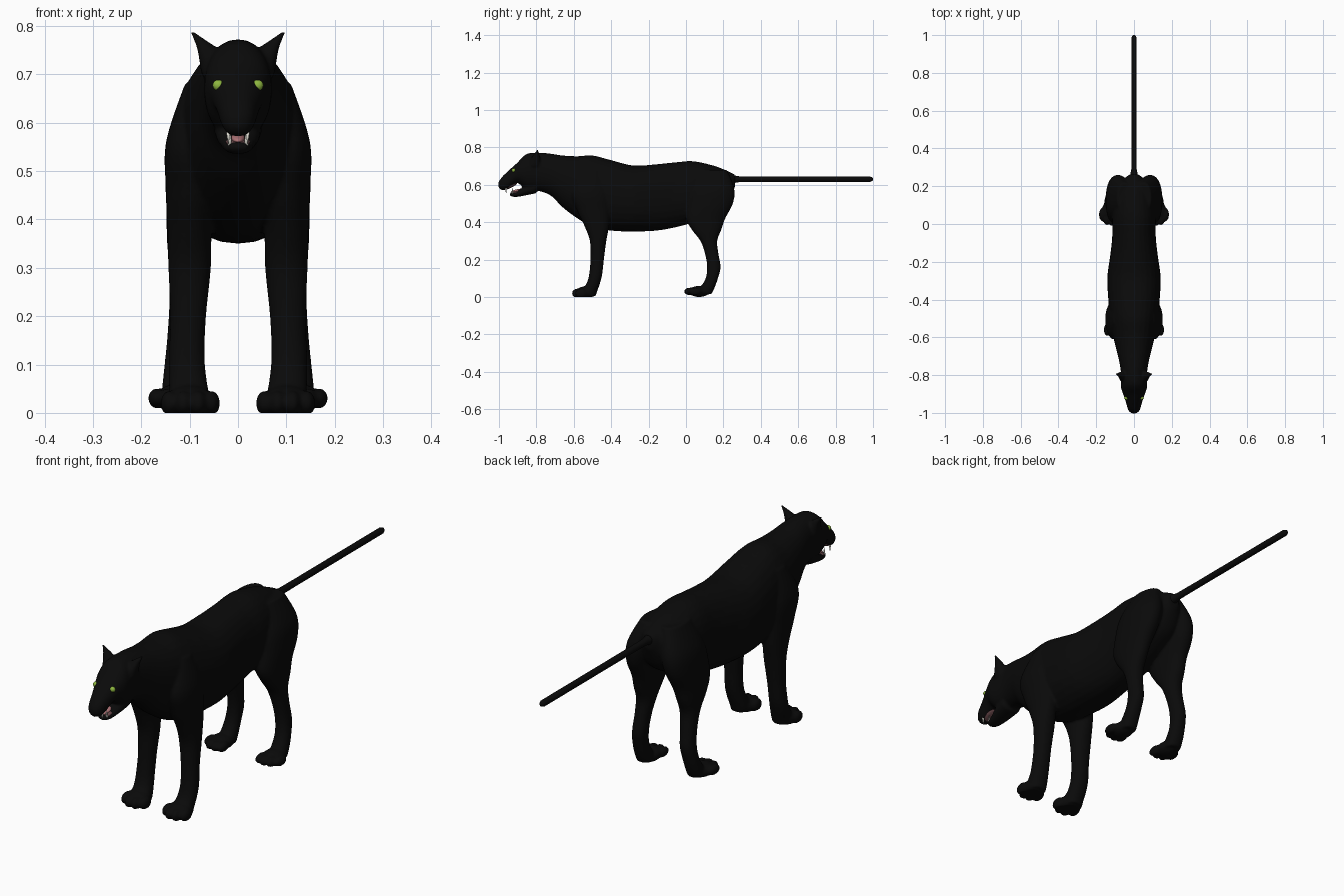
import bpy, bmesh, math
from mathutils import Vector, Matrix

if "Cube" in bpy.data.objects:
    bpy.data.objects.remove(bpy.data.objects["Cube"])


def material(name, rgb):
    m = bpy.data.materials.new(name)
    m.diffuse_color = (*rgb, 1)
    m.use_nodes = True
    m.node_tree.nodes["Principled BSDF"].inputs["Base Color"].default_value = m.diffuse_color
    return m


BLACK = material("black fur", (0.003, 0.003, 0.003))
GREEN = material("green eye", (0.27, 0.47, 0.05))
PINK = material("pink tongue", (0.42, 0.17, 0.18))
GUM = material("dark gum", (0.13, 0.06, 0.065))
WHITE = material("white tooth", (0.8, 0.78, 0.7))


def make_object(name, bm, mat):
    bmesh.ops.recalc_face_normals(bm, faces=bm.faces[:])
    for f in bm.faces:
        f.smooth = True
    me = bpy.data.meshes.new(name)
    bm.to_mesh(me)
    bm.free()
    me.materials.append(mat)
    ob = bpy.data.objects.new(name, me)
    bpy.context.collection.objects.link(ob)
    return ob


def smooth_path(rows, steps=5):
    """Catmull-Rom through rows of numbers."""
    rows = [Vector(r) for r in rows]
    out = []
    for i in range(len(rows) - 1):
        p0, p1 = rows[max(i - 1, 0)], rows[i]
        p2, p3 = rows[i + 1], rows[min(i + 2, len(rows) - 1)]
        for k in range(steps):
            t = k / steps
            out.append(0.5 * (2 * p1 + (p2 - p0) * t + (2 * p0 - 5 * p1 + 4 * p2 - p3) * t * t
                              + (3 * p1 - p0 - 3 * p2 + p3) * t ** 3))
    return out + [rows[-1]]


def loft(bm, rings, n=28, power=2.2):
    """Skin over rings given as (centre, half axis u, half axis v)."""
    def sup(c):
        return math.copysign(abs(c) ** (2 / power), c)
    loops = []
    for c, u, v in rings:
        loops.append([bm.verts.new(c + u * sup(math.cos(2 * math.pi * i / n))
                                   + v * sup(math.sin(2 * math.pi * i / n))) for i in range(n)])
    for a, b in zip(loops, loops[1:]):
        for i in range(n):
            bm.faces.new((a[i], a[(i + 1) % n], b[(i + 1) % n], b[i]))
    bm.faces.new(loops[0])
    bm.faces.new(loops[-1])


def loft_y(bm, rows):
    """Rows: y, top z, bottom z, half width."""
    loft(bm, [(Vector((0, y, (t + b) / 2)), Vector((max(w, 0.004), 0, 0)), Vector((0, 0, (t - b) / 2)))
              for y, t, b, w in smooth_path(rows)])


def loft_z(bm, rows, s):
    """Rows: z, x, y, half width, half depth; s picks the side."""
    loft(bm, [(Vector((s * x, y, z)), Vector((rx, 0, 0)), Vector((0, ry, 0)))
              for z, x, y, rx, ry in smooth_path(rows)])


def ellipsoid(bm, loc, size, tilt=0.0):
    m = Matrix.Translation(loc) @ Matrix.Rotation(tilt, 4, 'X') @ Matrix.Diagonal((*size, 1))
    bmesh.ops.create_uvsphere(bm, u_segments=20, v_segments=12, radius=1, matrix=m)


bm = bmesh.new()
# torso, neck, skull and muzzle
loft_y(bm, [(0.262, .655, .59, .025), (.22, .675, .50, .07), (.15, .702, .45, .10),
            (.04, .726, .40, .115), (-.06, .72, .372, .115), (-.16, .71, .355, .125),
            (-.28, .703, .35, .141), (-.4, .732, .355, .136), (-.5, .757, .375, .125),
            (-.58, .753, .42, .113), (-.66, .757, .48, .095), (-.72, .766, .54, .08),
            (-.78, .772, .565, .07), (-.84, .769, .57, .07), (-.87, .752, .585, .068),
            (-.90, .72, .61, .058), (-.93, .693, .596, .047), (-.955, .67, .577, .04),
            (-.98, .646, .571, .033), (-.996, .625, .579, .022), (-1.003, .612, .59, .008)])
# lower jaw
loft_y(bm, [(-.80, .62, .555, .05), (-.85, .60, .545, .045), (-.885, .578, .538, .036),
            (-.915, .562, .535, .028), (-.935, .56, .539, .02), (-.942, .556, .544, .008)])

for s in (1, -1):
    # front leg
    loft_z(bm, [(.68, .07, -.50, .04, .06), (.56, .094, -.51, .055, .10), (.46, .096, -.493, .053, .088),
                (.38, .1, -.477, .046, .066), (.30, .1, -.47, .044, .044), (.2, .103, -.475, .037, .036),
                (.12, .106, -.483, .037, .035), (.07, .104, -.497, .039, .036),
                (.03, .1, -.52, .042, .045), (.005, .1, -.525, .04, .042)], s)
    # front paw
    ellipsoid(bm, (s * .1, -.54, .022), (.052, .05, .035))
    for x, y in ((.055, -.56), (.082, -.578), (.113, -.578), (.142, -.56)):
        ellipsoid(bm, (s * x, y, .02), (.018, .033, .026))
    # hind leg
    loft_z(bm, [(.68, .05, .14, .04, .08), (.58, .08, .142, .06, .116), (.5, .092, .13, .058, .121),
                (.42, .098, .105, .05, .105), (.36, .103, .11, .044, .079), (.3, .105, .122, .038, .045),
                (.23, .11, .138, .032, .036), (.16, .115, .149, .031, .036), (.1, .12, .138, .032, .033),
                (.05, .122, .115, .035, .038), (.015, .122, .1, .035, .036)], s)
    # hind paw
    ellipsoid(bm, (s * .125, .07, .03), (.046, .055, .03))
    for x, y in ((.092, .03), (.117, .023), (.145, .028), (.168, .05)):
        ellipsoid(bm, (s * x, y, .03), (.018, .035, .021))
    # ear
    loft_z(bm, [(.70, .056, -.81, .02, .03), (.735, .06, -.805, .021, .026), (.757, .067, -.8, .019, .018),
                (.772, .08, -.797, .012, .011), (.79, .097, -.793, .004, .004)], s)

body = make_object("panther_body", bm, BLACK)

# fuse the parts into one smooth skin
bpy.context.view_layer.objects.active = body
body.select_set(True)
remesh = body.modifiers.new("fuse", 'REMESH')
remesh.mode = 'VOXEL'
remesh.voxel_size = 0.006
remesh.use_smooth_shade = True
soft = body.modifiers.new("soften", 'SMOOTH')
soft.factor = 0.5
soft.iterations = 5
for name in ("fuse", "soften"):
    bpy.ops.object.modifier_apply(modifier=name)
for v in body.data.vertices:
    v.co.z = max(v.co.z, 0)
body.data.update()
if not body.data.materials:
    body.data.materials.append(BLACK)

# straight tail with rounded tip
bm = bmesh.new()
tail_rows = [(.23, .03), (.26, .02), (.29, .0145), (.4, .0138), (.7, .0138), (.985, .0138), (.995, .01), (1.0, .004)]
loft(bm, [(Vector((0, y, .63)), Vector((r, 0, 0)), Vector((0, 0, r))) for y, r in tail_rows], 20, 2)
make_object("tail", bm, BLACK)

# eyes set on the face surface
for s, side in ((1, "left"), (-1, "right")):
    hit, loc, normal, _ = body.ray_cast(Vector((s * .04, -2, .677)), Vector((0, 1, 0)))
    y = loc.y if hit else -.92
    bm = bmesh.new()
    m = (Matrix.Translation((s * .04, y + .005, .677)) @ Matrix.Rotation(s * -.35, 4, 'Y')
         @ Matrix.Diagonal((.0125, .01, .0115, 1)))
    bmesh.ops.create_uvsphere(bm, u_segments=20, v_segments=12, radius=1, matrix=m)
    make_object("eye_" + side, bm, GREEN)

# mouth lining and tongue
for name, loc, size, tilt, mat in (
        ("lower_gum", (0, -.905, .56), (.025, .033, .008), .25, GUM),
        ("palate", (0, -.935, .592), (.024, .035, .007), .47, GUM),
        ("tongue", (0, -.9, .569), (.014, .036, .008), .2, PINK)):
    bm = bmesh.new()
    ellipsoid(bm, loc, size, tilt)
    make_object(name, bm, mat)

# fangs
bm = bmesh.new()
for s in (1, -1):
    for y, x, z, flip in ((-.962, .02, .571, math.pi), (-.927, .017, .568, 0)):
        m = Matrix.Translation((s * x, y, z)) @ Matrix.Rotation(flip, 4, 'X')
        bmesh.ops.create_cone(bm, cap_ends=True, segments=10, radius1=.005, radius2=.0008,
                              depth=.03, matrix=m)
make_object("fangs", bm, WHITE)
